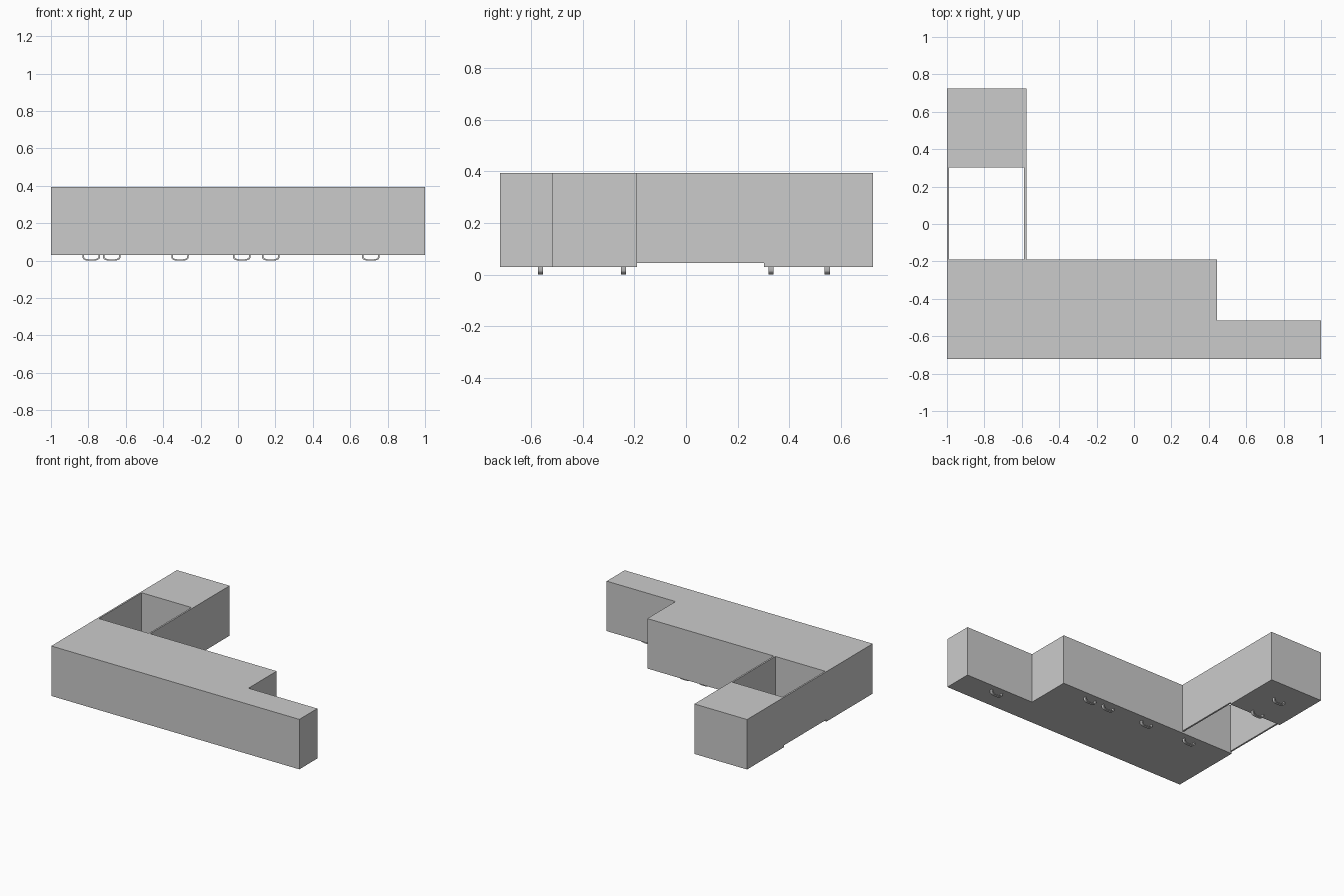
import bpy, bmesh, math

if "Cube" in bpy.data.objects:
    bpy.data.objects.remove(bpy.data.objects["Cube"])

Z0, Z1 = 0.03, 0.394


def prism(name, pts, lo, hi, axis="Z"):
    """Extrude a closed outline along z, or (axis Y) an x-z outline along y."""
    bm = bmesh.new()
    vec = (lambda a, b, c: (a, b, c)) if axis == "Z" else (lambda a, b, c: (a, c, b))
    face = bm.faces.new([bm.verts.new(vec(a, b, lo)) for a, b in pts])
    ext = bmesh.ops.extrude_face_region(bm, geom=[face])
    verts = [g for g in ext["geom"] if isinstance(g, bmesh.types.BMVert)]
    bmesh.ops.translate(bm, verts=verts, vec=vec(0, 0, hi - lo))
    bmesh.ops.recalc_face_normals(bm, faces=bm.faces)
    me = bpy.data.meshes.new(name)
    bm.to_mesh(me)
    bm.free()
    ob = bpy.data.objects.new(name, me)
    bpy.context.collection.objects.link(ob)
    return ob


def rect(x0, x1, y0, y1):
    return [(x0, y0), (x1, y0), (x1, y1), (x0, y1)]


# Stepped main cabinet run
prism("main_cabinets", [(-1, -0.722), (1, -0.722), (1, -0.515), (0.445, -0.515),
                        (0.445, -0.19), (-1, -0.19)], Z0, Z1)

# End cabinet and the two thin side panels around the open bay
prism("end_cabinet", rect(-1, -0.575, 0.302, 0.725), Z0, Z1)
for side, x in (("left", -1), ("right", -0.587)):
    prism(side + "_bay_panel", rect(x, x + 0.012, -0.19, 0.302), 0.044, Z1)


# Bowed strap handle: outer curve out, inner curve back
def curve(half, low, n=12):
    pts = []
    for i in range(n + 1):
        t = math.pi * i / n
        c, s = math.cos(t), math.sin(t)
        pts.append((-half * math.copysign(abs(c) ** 0.65, c), Z0 - (Z0 - low) * s ** 0.65))
    return pts


outline = curve(0.047, 0.004) + curve(0.039, 0.011)[::-1]
handle = prism("handle_1", outline, -0.01, 0.01, "Y")
bpy.context.view_layer.objects.active = handle
handle.select_set(True)
bpy.ops.object.shade_smooth_by_angle(angle=math.radians(40))

spots = [(0.71, -0.565), (0.175, -0.243), (0.02, -0.243), (-0.31, -0.243),
         (-0.675, -0.243), (-0.785, 0.33), (-0.785, 0.548)]
for i, (x, y) in enumerate(spots):
    ob = handle
    if i:
        ob = handle.copy()
        ob.name = f"handle_{i + 1}"
        bpy.context.collection.objects.link(ob)
    ob.location = (x, y, -0.004)
# Lengthen the handle feet so they reach the cabinet face
for v in handle.data.vertices:
    if v.co.z > Z0 - 0.0001:
        v.co.z += 0.005
